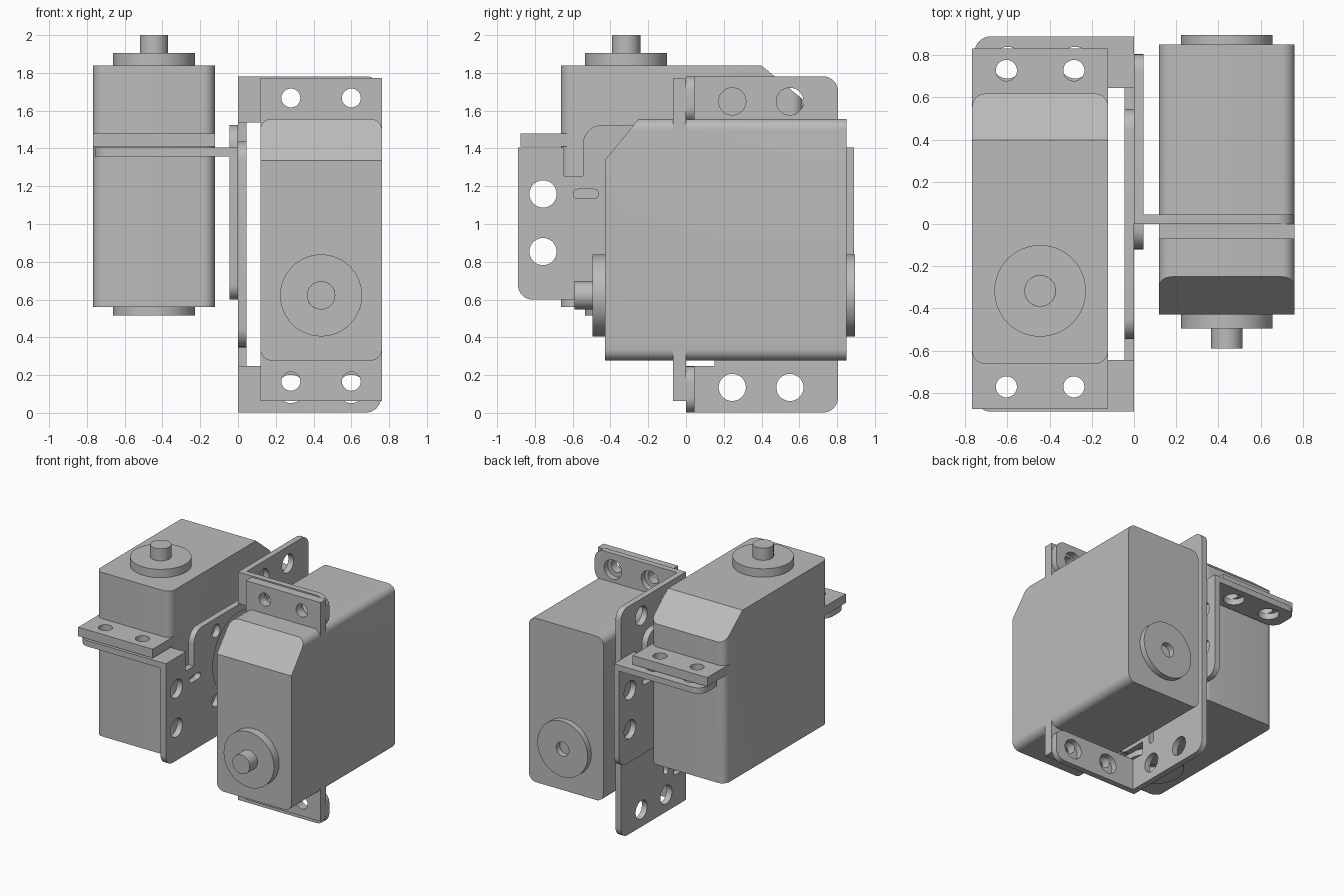
import bpy, bmesh
from math import sin, cos, pi
from mathutils import Matrix, Vector

if "Cube" in bpy.data.objects:
    bpy.data.objects.remove(bpy.data.objects["Cube"])

grey = bpy.data.materials.new("plain_grey")
grey.use_nodes = True
grey.diffuse_color = (0.5, 0.5, 0.5, 1)
grey.node_tree.nodes["Principled BSDF"].inputs["Base Color"].default_value = (0.5, 0.5, 0.5, 1)


# Outline helpers
def circle(x, y, r, n=40):
    return [(x + r * cos(2 * pi * i / n), y + r * sin(2 * pi * i / n)) for i in range(n)]


def rounded(corners, steps=8):
    """Right-angled outline; each corner is (x, y, radius)."""
    out = []
    for i, (x, y, r) in enumerate(corners):
        p = Vector((x, y))
        if r == 0:
            out.append((x, y))
            continue
        a = (Vector(corners[i - 1][:2]) - p).normalized()
        b = (Vector(corners[(i + 1) % len(corners)][:2]) - p).normalized()
        for k in range(steps + 1):
            t = k / steps * pi / 2
            q = p + (a + b) * r - b * r * cos(t) - a * r * sin(t)
            out.append((q.x, q.y))
    return out


def box(x0, x1, y0, y1, r=0.0):
    return rounded([(x0, y0, r), (x1, y0, r), (x1, y1, r), (x0, y1, r)])


def extrude(name, loops, lo, hi, place, cut=None, bevel=0):
    """Extrude an outline with holes between two heights, then place it."""
    curve = bpy.data.curves.new(name, "CURVE")
    curve.dimensions = "2D"
    curve.fill_mode = "BOTH"
    curve.extrude = (hi - lo) / 2
    for loop in loops:
        s = curve.splines.new("POLY")
        s.points.add(len(loop) - 1)
        for pt, (x, y) in zip(s.points, loop):
            pt.co = (x, y, 0, 1)
        s.use_cyclic_u = True
    tmp = bpy.data.objects.new(name + "_outline", curve)
    bpy.context.collection.objects.link(tmp)
    deps = bpy.context.evaluated_depsgraph_get()
    mesh = bpy.data.meshes.new_from_object(tmp.evaluated_get(deps))
    bpy.data.objects.remove(tmp)
    bm = bmesh.new()
    bm.from_mesh(mesh)
    bmesh.ops.translate(bm, verts=bm.verts, vec=(0, 0, (lo + hi) / 2))
    bmesh.ops.remove_doubles(bm, verts=bm.verts, dist=1e-5)
    if cut:
        res = bmesh.ops.bisect_plane(bm, geom=bm.verts[:] + bm.edges[:] + bm.faces[:],
                                     plane_co=cut[0], plane_no=cut[1], clear_outer=True)
        edges = [e for e in res["geom_cut"] if isinstance(e, bmesh.types.BMEdge)]
        bmesh.ops.holes_fill(bm, edges=edges, sides=0)
    bmesh.ops.transform(bm, matrix=place, verts=bm.verts)
    bmesh.ops.recalc_face_normals(bm, faces=bm.faces)
    bm.to_mesh(mesh)
    bm.free()
    mesh.materials.clear()
    mesh.materials.append(grey)
    ob = bpy.data.objects.new(name, mesh)
    bpy.context.collection.objects.link(ob)
    if bevel:
        mod = ob.modifiers.new("soft_rim", "BEVEL")
        mod.width = bevel
        mod.segments = 3
    bpy.ops.object.select_all(action="DESELECT")
    ob.select_set(True)
    bpy.context.view_layer.objects.active = ob
    bpy.ops.object.shade_smooth_by_angle(angle=0.6)
    return ob


# Motor: local x across, y along its length, z towards the shaft
def motor(tag, place):
    extrude(tag + "_motor_case", [box(-0.322, 0.322, -0.64, 0.64, 0.06)], -0.85, 0.43, place,
            cut=((0, 0.64, 0.25), (0, 0.18, 0.22)))
    holes = [circle(x, y, 0.05) for x in (-0.16, 0.16) for y in (-0.75, 0.75)]
    extrude(tag + "_motor_flange", [box(-0.322, 0.322, -0.855, 0.855)] + holes, 0, 0.07, place)
    extrude(tag + "_shaft_collar", [circle(0, -0.295, 0.217, 64)], 0.43, 0.495, place)
    extrude(tag + "_shaft", [circle(0, -0.295, 0.075)], 0.49, 0.59, place, bevel=0.015)
    extrude(tag + "_rear_pivot", [circle(0, -0.295, 0.217, 64), circle(0, -0.295, 0.055)],
            -0.895, -0.85, place)


# Bracket: side plate with relief slots and a raised tongue, plus two folded tabs
def bracket(tag, place):
    half = [(0.545, 0.12, 0.1), (0.545, -0.15, 0), (0.645, -0.15, 0),
            (0.645, 0, 0), (0.89, 0, 0), (0.89, -0.805, 0.08)]
    outline = half + [(-x, y, r) for x, y, r in reversed(half)]
    holes = [circle(0, -0.25, 0.31, 64)]
    for s in (-1, 1):
        holes += [circle(s * 0.757, d, 0.072) for d in (-0.245, -0.55)]
        holes += [circle(s * 0.27, d, 0.05) for d in (0.02, -0.52)]
        holes.append(box(s * 0.53 - 0.067, s * 0.53 + 0.067, -0.27, -0.22, 0.0245))
    side = Matrix(((0, 0, 1, 0), (1, 0, 0, 0), (0, 1, 0, 0), (0, 0, 0, 1)))
    extrude(tag + "_bracket_plate", [rounded(outline)] + holes, 0, 0.046, place @ side)
    for s, end in ((-1, "near"), (1, "far")):
        tab = rounded([(0, s * 0.645, 0), (0.757, s * 0.645, 0.08),
                       (0.757, s * 0.89, 0.08), (0, s * 0.89, 0)])
        bores = [circle(x, s * 0.765, 0.075) for x in (0.28, 0.6)]
        extrude(f"{tag}_bracket_{end}_tab", [tab] + bores, -0.046, 0, place)


# Left unit has its shaft facing forward, right unit has it facing up
forward = Matrix.Rotation(pi / 2, 4, "X")
motor("left", Matrix.Translation((0.44, 0, 0.917)) @ forward)
bracket("left", Matrix.Translation((0, 0, 0.892)) @ forward)
motor("right", Matrix.Translation((-0.445, -0.022, 1.41)))
bracket("right", Matrix.Translation((0, 0, 1.404)) @ Matrix.Rotation(pi, 4, "Z"))
